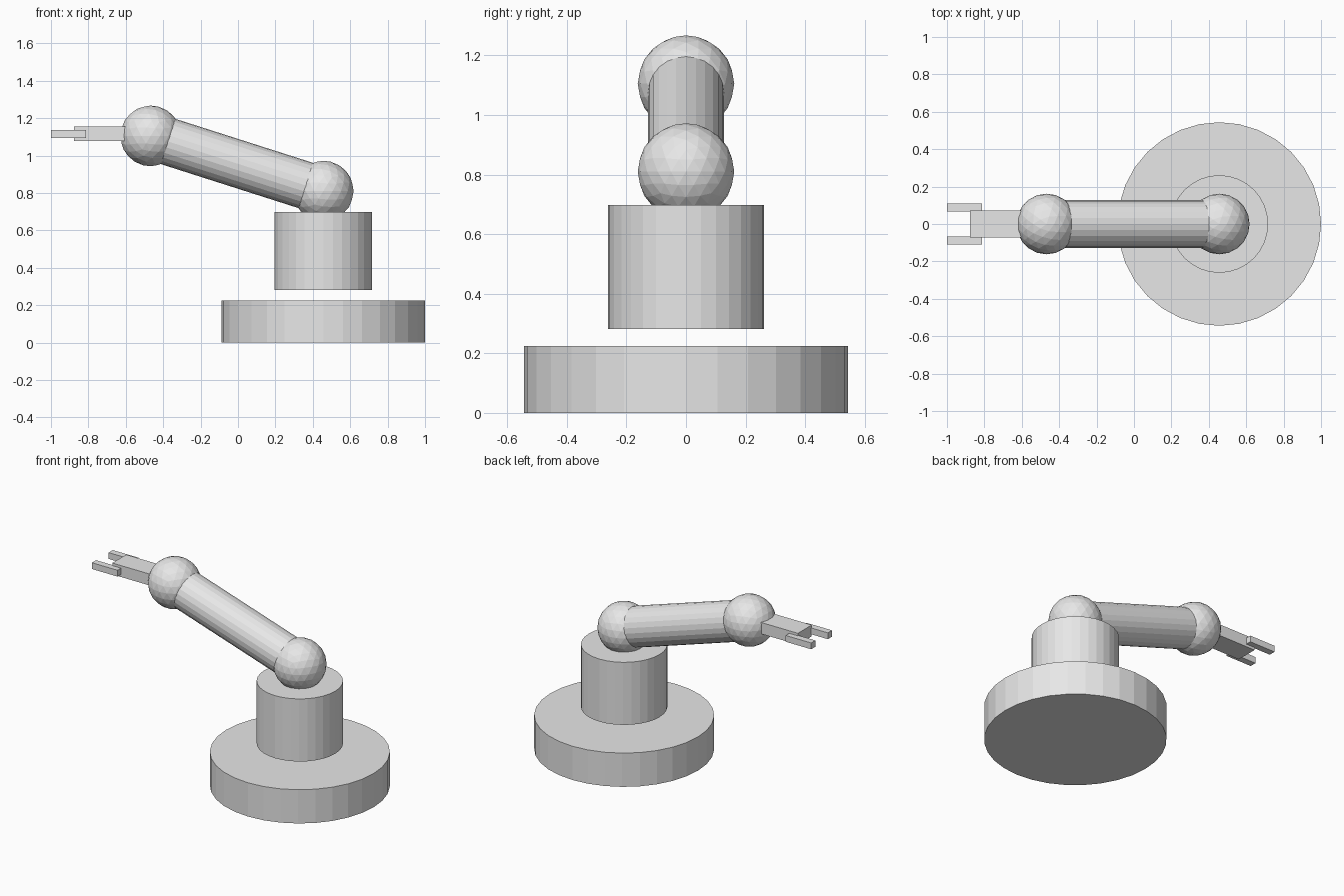
import bpy
from mathutils import Vector

cube = bpy.data.objects.get("Cube")
if cube:
    bpy.data.objects.remove(cube, do_unlink=True)

grey = bpy.data.materials.new("light_grey")
grey.use_nodes = True
grey.diffuse_color = (0.8, 0.8, 0.8, 1)
grey.node_tree.nodes["Principled BSDF"].inputs["Base Color"].default_value = (0.8, 0.8, 0.8, 1)


def finish(name):
    obj = bpy.context.object
    obj.name = name
    obj.data.materials.append(grey)
    return obj


def cylinder(name, start, end, radius, sides):
    start, end = Vector(start), Vector(end)
    axis = end - start
    bpy.ops.mesh.primitive_cylinder_add(
        vertices=sides, radius=radius, depth=axis.length, location=(start + end) / 2,
        rotation=axis.to_track_quat('Z', 'Y').to_euler())
    return finish(name)


def ball(name, center):
    bpy.ops.mesh.primitive_ico_sphere_add(subdivisions=3, radius=0.162, location=center)
    return finish(name)


def box(name, low, high):
    low, high = Vector(low), Vector(high)
    bpy.ops.mesh.primitive_cube_add(size=1, location=(low + high) / 2)
    obj = finish(name)
    obj.scale = high - low
    return obj


# Base disc and the turret hovering just above it
X = 0.456
cylinder("base", (X, 0, 0), (X, 0, 0.225), 0.544, 32)
cylinder("turret", (X, 0, 0.281), (X, 0, 0.698), 0.261, 32)

# Joints with the arm running between their centres
shoulder, wrist = (X, 0, 0.81), (-0.467, 0, 1.105)
ball("shoulder_joint", shoulder)
ball("wrist_joint", wrist)
cylinder("arm", shoulder, wrist, 0.127, 24)

# Gripper: palm block and two fingers
box("palm", (-0.876, -0.073, 1.078), (-0.5, 0.073, 1.154))
for side, name in ((1, "left_finger"), (-1, "right_finger")):
    box(name, (-1, side * 0.066, 1.095), (-0.812, side * 0.11, 1.137)).scale.y = 0.044
